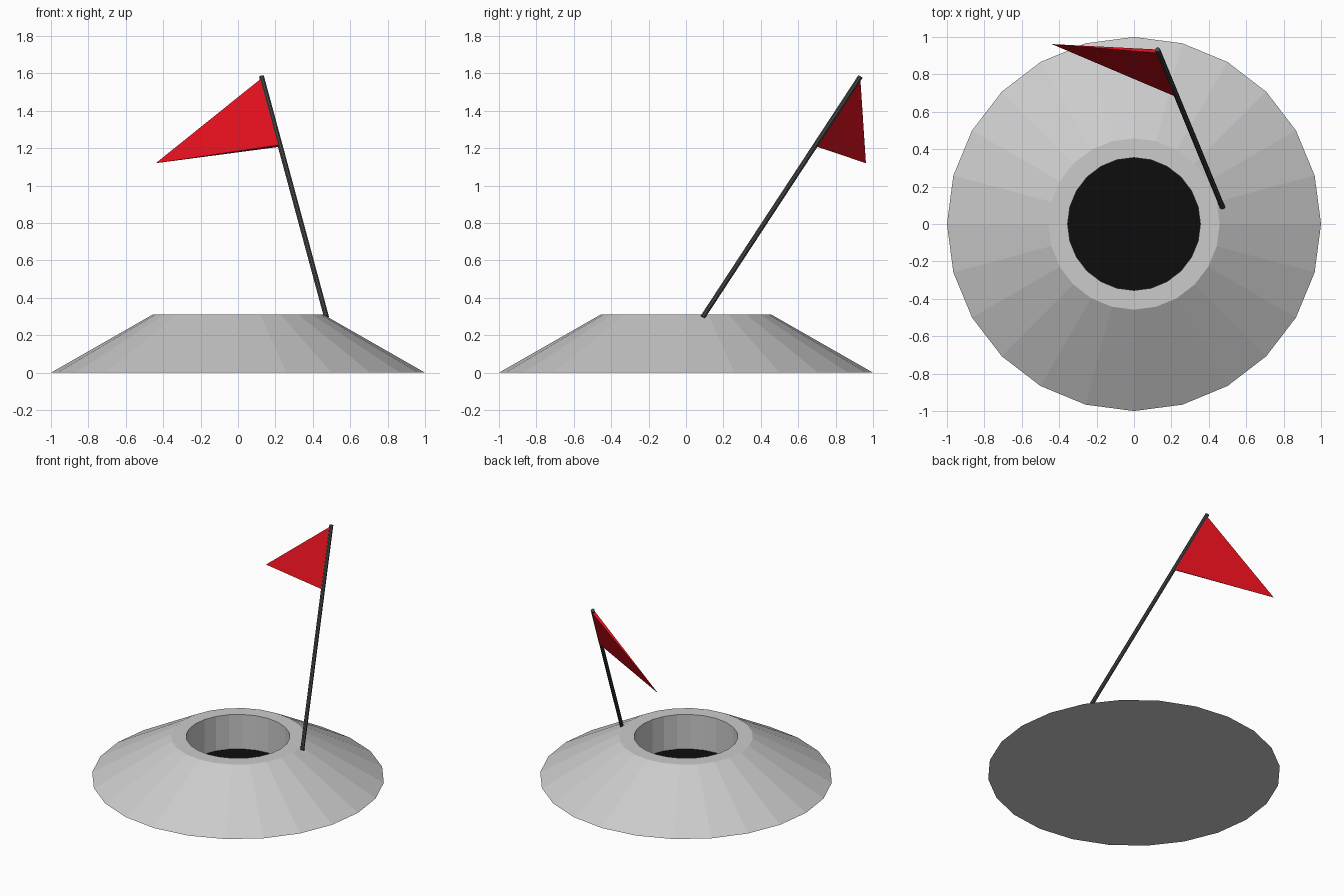
import bpy, bmesh, math
from mathutils import Vector

if "Cube" in bpy.data.objects:
    bpy.data.objects.remove(bpy.data.objects["Cube"])

SIDES = 24


def material(name, rgb):
    m = bpy.data.materials.new(name)
    m.diffuse_color = (*rgb, 1)
    m.use_nodes = True
    m.node_tree.nodes["Principled BSDF"].inputs["Base Color"].default_value = m.diffuse_color
    return m


def finish(name, bm, mat=None):
    bmesh.ops.recalc_face_normals(bm, faces=bm.faces)
    me = bpy.data.meshes.new(name)
    bm.to_mesh(me)
    bm.free()
    ob = bpy.data.objects.new(name, me)
    bpy.context.collection.objects.link(ob)
    if mat:
        me.materials.append(mat)
    return ob


def ring(bm, r, z):
    return [bm.verts.new((r * math.cos(2 * math.pi * i / SIDES),
                          r * math.sin(2 * math.pi * i / SIDES), z))
            for i in range(SIDES)]


black = material("hole_black", (0.004, 0.004, 0.004))
dark = material("pole_dark", (0.06, 0.06, 0.06))
red = material("flag_red", (0.75, 0.005, 0.012))

# Sloped base with flat rim and recessed hole
bm = bmesh.new()
rings = [ring(bm, r, z) for r, z in ((1, 0), (0.458, 0.31), (0.355, 0.31), (0.355, 0.05))]
for a, b in zip(rings, rings[1:]):
    for i in range(SIDES):
        j = (i + 1) % SIDES
        bm.faces.new((a[i], a[j], b[j], b[i]))
bm.faces.new(rings[0][::-1])
finish("base", bm)

# Black floor of the hole
bm = bmesh.new()
bm.faces.new(ring(bm, 0.355, 0.05))
floor = finish("hole_floor", bm, black)
if floor.data.polygons[0].normal.z < 0:
    floor.data.flip_normals()

# Leaning pole
foot, top = Vector((0.473, 0.09, 0.298)), Vector((0.126, 0.932, 1.582))
axis = top - foot
bpy.ops.mesh.primitive_cylinder_add(vertices=8, radius=0.014, depth=axis.length,
                                    location=(foot + top) / 2,
                                    rotation=axis.to_track_quat('Z', 'Y').to_euler())
pole = bpy.context.object
pole.name = "pole"
pole.data.materials.append(dark)

# Pennant: wedge that tapers from the pole to a point
upper, lower = foot + axis * 0.99, foot + axis * 0.713
tip = Vector((-0.44, 0.962, 1.12))
n = (lower - upper).cross(tip - upper).normalized() * 0.011
bm = bmesh.new()
a, b, c, d, t = [bm.verts.new(p) for p in (upper + n, upper - n, lower - n, lower + n, tip)]
bm.faces.new((a, b, c, d))
for p, q in ((a, b), (b, c), (c, d), (d, a)):
    bm.faces.new((q, p, t))
finish("flag", bm, red)
